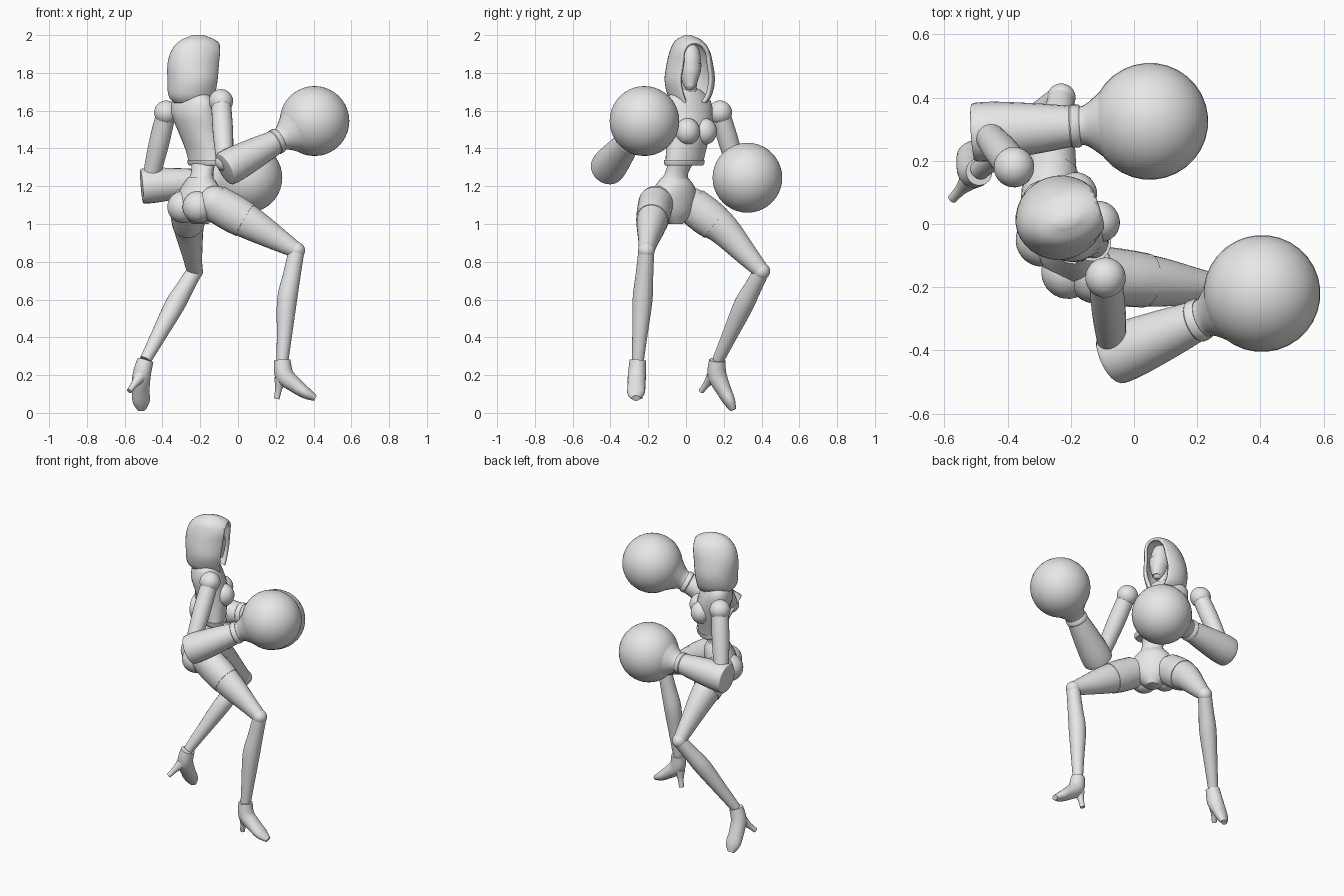
import bpy
import bmesh
import math
from mathutils import Vector

default_cube = bpy.data.objects.get("Cube")
if default_cube:
    bpy.data.objects.remove(default_cube, do_unlink=True)

grey = bpy.data.materials.new("plain_grey")
grey.use_nodes = True
grey.diffuse_color = (0.8, 0.8, 0.8, 1)
grey.node_tree.nodes["Principled BSDF"].inputs["Base Color"].default_value = (0.8, 0.8, 0.8, 1)

UP = Vector((0, 0, 1))
CHEST_FRONT = Vector((0.78, 0.62, 0)).normalized()
CHEST_SIDE = UP.cross(CHEST_FRONT)
HEAD_FRONT = Vector((0.95, 0.3, 0)).normalized()
HEAD_SIDE = UP.cross(HEAD_FRONT)


def finish(name, bm, angle=40):
    """Turn a bmesh into a smooth-shaded object with sharp edges kept."""
    bmesh.ops.recalc_face_normals(bm, faces=bm.faces)
    mesh = bpy.data.meshes.new(name)
    bm.to_mesh(mesh)
    bm.free()
    mesh.materials.append(grey)
    mesh.shade_smooth()
    mesh.set_sharp_from_angle(angle=math.radians(angle))
    obj = bpy.data.objects.new(name, mesh)
    bpy.context.collection.objects.link(obj)
    return obj


def spline(stations, steps):
    """Catmull-Rom resampling of stations (x, y, z, side radius, depth radius)."""
    rows = [Vector(s if len(s) == 5 else (*s, s[-1])) for s in stations]
    padded = [rows[0]] + rows + [rows[-1]]
    result = []
    for a, b, c, d in zip(padded, padded[1:], padded[2:], padded[3:]):
        for k in range(steps):
            t = k / steps
            result.append(b + (c - a) * (t / 2) + (a * 2 - b * 5 + c * 4 - d) * (t * t / 2)
                          + (b * 3 - a - c * 3 + d) * (t ** 3 / 2))
    result.append(rows[-1])
    return result


def loft_bmesh(stations, side, steps=4, sides=24, level=False):
    """Skin elliptical rings along a path; level keeps the rings horizontal."""
    rows = spline(stations, steps)
    points = [Vector(row[:3]) for row in rows]
    bm = bmesh.new()
    rings = []
    for i, row in enumerate(rows):
        tangent = points[min(i + 1, len(points) - 1)] - points[max(i - 1, 0)]
        if level:
            tangent = UP
        across = (side - tangent * (side.dot(tangent) / tangent.length_squared)).normalized()
        depth = across.cross(tangent).normalized()
        ring = []
        for j in range(sides):
            angle = math.tau * j / sides
            offset = across * (math.cos(angle) * row[3]) + depth * (math.sin(angle) * row[4])
            ring.append(bm.verts.new(points[i] + offset))
        rings.append(ring)
    for low, high in zip(rings, rings[1:]):
        for j in range(sides):
            k = (j + 1) % sides
            bm.faces.new((low[j], low[k], high[k], high[j]))
    bm.faces.new(rings[0])
    bm.faces.new(rings[-1])
    return bm


def loft(name, stations, side=CHEST_SIDE, steps=4, level=False):
    return finish(name, loft_bmesh(stations, side, steps, level=level))


def ball(name, center, radius, scale=(1, 1, 1), side=CHEST_SIDE):
    """Sphere stretched along its own side, front and up directions."""
    bm = bmesh.new()
    bmesh.ops.create_uvsphere(bm, u_segments=32, v_segments=20, radius=radius)
    front = side.cross(UP)
    for v in bm.verts:
        v.co = (Vector(center) + side * (v.co.x * scale[0]) + front * (v.co.y * scale[1])
                + UP * (v.co.z * scale[2]))
    return finish(name, bm)


# Torso: bodice, hem, waist and pelvis
loft("bodice", [(-0.17, -0.01, 1.32, 0.115, 0.07), (-0.18, 0, 1.39, 0.12, 0.08),
                (-0.2, 0.01, 1.48, 0.13, 0.1), (-0.23, 0.01, 1.58, 0.145, 0.105),
                (-0.24, 0.01, 1.65, 0.14, 0.085), (-0.24, 0.01, 1.7, 0.09, 0.06),
                (-0.24, 0.01, 1.72, 0.045, 0.045)], level=True)
loft("bodice_hem", [(-0.17, -0.01, 1.31, 0.115, 0.07), (-0.17, -0.01, 1.32, 0.122, 0.077),
                    (-0.17, -0.01, 1.34, 0.122, 0.08)], level=True, steps=1)
loft("waist", [(-0.18, -0.01, 1.36, 0.085, 0.055), (-0.19, -0.05, 1.27, 0.066, 0.055),
               (-0.2, -0.06, 1.22, 0.085, 0.07)], level=True)
loft("pelvis", [(-0.2, -0.06, 1.25, 0.07, 0.06), (-0.2, -0.06, 1.2, 0.115, 0.085),
                (-0.21, -0.07, 1.13, 0.145, 0.1), (-0.21, -0.07, 1.06, 0.11, 0.09),
                (-0.2, -0.06, 1.0, 0.04, 0.045)], level=True)
chest = Vector((-0.2, 0.01, 1.49)) + CHEST_FRONT * 0.07
seat = Vector((-0.21, -0.07, 1.09)) - CHEST_FRONT * 0.05
for word, sign in (("left", 1), ("right", -1)):
    ball(word + "_bust", chest + CHEST_SIDE * (0.058 * sign), 0.07, (0.95, 0.9, 1))
    ball(word + "_buttock", seat + CHEST_SIDE * (0.065 * sign), 0.085)

# Head inside the hood
loft("neck", [(-0.23, 0.01, 1.62, 0.06), (-0.22, 0.015, 1.7, 0.042), (-0.21, 0.02, 1.8, 0.042)])
loft("face", [(-0.17, 0.02, 1.71, 0.015, 0.015), (-0.18, 0.02, 1.74, 0.035, 0.045),
              (-0.19, 0.02, 1.8, 0.052, 0.06), (-0.195, 0.02, 1.87, 0.058, 0.065),
              (-0.2, 0.02, 1.93, 0.045, 0.05), (-0.2, 0.02, 1.96, 0.01, 0.01)],
     HEAD_SIDE, level=True)
loft("face_mask", [(-0.17, 0.02, 1.73, 0.03, 0.037), (-0.185, 0.02, 1.8, 0.056, 0.064),
                   (-0.19, 0.02, 1.85, 0.061, 0.068)], HEAD_SIDE, level=True)

# Hood: closed shell, then sliced open at the front and thickened
hood = loft_bmesh([(-0.23, 0.02, 1.64, 0.085, 0.11), (-0.24, 0.02, 1.68, 0.115, 0.13),
                   (-0.235, 0.02, 1.76, 0.133, 0.14), (-0.23, 0.02, 1.85, 0.12, 0.145),
                   (-0.215, 0.02, 1.92, 0.1, 0.14), (-0.21, 0.015, 1.97, 0.07, 0.1),
                   (-0.21, 0.01, 2, 0.015, 0.03)], HEAD_SIDE, sides=32, level=True)
bmesh.ops.delete(hood, geom=[min(hood.faces, key=lambda f: f.calc_center_median().z)],
                 context="FACES")
bmesh.ops.bisect_plane(hood, geom=hood.verts[:] + hood.edges[:] + hood.faces[:],
                       plane_co=(-0.115, 0.02, 1.83), clear_outer=True,
                       plane_no=HEAD_FRONT - UP * 0.12)
shell = finish("hood", hood).modifiers.new("thickness", "SOLIDIFY")
shell.thickness = 0.018
shell.offset = -1


def arm(word, shoulder, elbow, cuff, fist):
    """Shoulder joint, upper arm, flared gauntlet and a big round glove."""
    shoulder, elbow, cuff, fist = map(Vector, (shoulder, elbow, cuff, fist))
    ball(word + "_shoulder", shoulder, 0.064)
    middle = shoulder.lerp(elbow, 0.5)
    loft(word + "_upper_arm", [(*shoulder, 0.052), (*middle, 0.054), (*elbow, 0.045)])
    ball(word + "_elbow", elbow, 0.05)
    reach = fist - cuff
    side = reach.cross(UP).normalized()
    profile = ((0, 0.085), (0.02, 0.093), (0.15, 0.092), (0.4, 0.077), (0.57, 0.064),
               (0.63, 0.063), (0.7, 0.09), (0.76, 0.12))
    loft(word + "_gauntlet", [(*(cuff + reach * t), r) for t, r in profile], side)
    loft(word + "_gauntlet_strap",
         [(*(cuff + reach * t), r) for t, r in ((0.55, 0.064), (0.56, 0.069), (0.6, 0.068),
                                               (0.61, 0.063))], side, steps=1)
    ball(word + "_glove", fist, 0.185)


arm("left", (-0.38, 0.18, 1.59), (-0.46, 0.28, 1.25), (-0.51, 0.29, 1.2), (0.05, 0.325, 1.245))
arm("right", (-0.09, -0.17, 1.65), (-0.07, -0.38, 1.33), (-0.07, -0.42, 1.29), (0.405, -0.22, 1.545))


def leg(word, hip, thigh, knee, calf, ankle):
    """Thigh with a shorts cuff, knee joint and shin."""
    hip, thigh, knee, calf, ankle = map(Vector, (hip, thigh, knee, calf, ankle))
    side = (knee - hip).cross(UP).normalized()
    loft(word + "_thigh", [(*hip, 0.088, 0.095), (*hip.lerp(thigh, 0.5), 0.086, 0.097),
                           (*thigh, 0.077, 0.085), (*thigh.lerp(knee, 0.6), 0.053, 0.06),
                           (*knee, 0.042, 0.042)], side)
    loft(word + "_shorts", [(*hip, 0.092, 0.099), (*hip.lerp(thigh, 0.45), 0.09, 0.101),
                            (*hip.lerp(thigh, 0.75), 0.086, 0.096)], side)
    ball(word + "_hip", hip, 0.092)
    ball(word + "_knee", knee, 0.045)
    loft(word + "_shin", [(*knee, 0.042), (*knee.lerp(calf, 0.5), 0.047), (*calf, 0.053),
                          (*calf.lerp(ankle, 0.55), 0.041), (*ankle, 0.031)], side)


leg("left", (-0.27, 0.03, 1.1), (-0.26, 0.2, 0.97), (-0.23, 0.4, 0.75),
    (-0.335, 0.305, 0.57), (-0.49, 0.17, 0.28))
leg("right", (-0.12, -0.16, 1.11), (0.09, -0.185, 0.99), (0.31, -0.21, 0.86),
    (0.26, -0.23, 0.6), (0.235, -0.255, 0.27))


def shoe(word, path, heel_top, heel_tip):
    """High-heeled ankle boot: foot from ankle to toe, plus a spike heel."""
    toe = Vector(path[-1]) - Vector(path[0])
    side = toe.cross(UP).normalized()
    radii = ((0.043, 0.043), (0.048, 0.05), (0.047, 0.04), (0.046, 0.031), (0.022, 0.016))
    loft(word + "_shoe", [(*p, *r) for p, r in zip(path, radii)], side)
    middle = Vector(heel_top).lerp(Vector(heel_tip), 0.5)
    loft(word + "_heel", [(*heel_top, 0.034), (*middle, 0.019), (*heel_tip, 0.015)], side)


shoe("left", [(-0.49, 0.165, 0.28), (-0.51, 0.165, 0.2), (-0.515, 0.2, 0.12),
              (-0.512, 0.23, 0.06), (-0.51, 0.25, 0.016)],
     (-0.52, 0.14, 0.19), (-0.575, 0.08, 0.115))
shoe("right", [(0.235, -0.255, 0.28), (0.245, -0.26, 0.2), (0.305, -0.262, 0.145),
               (0.36, -0.265, 0.105), (0.41, -0.265, 0.078)],
     (0.225, -0.255, 0.18), (0.205, -0.245, 0.075))
